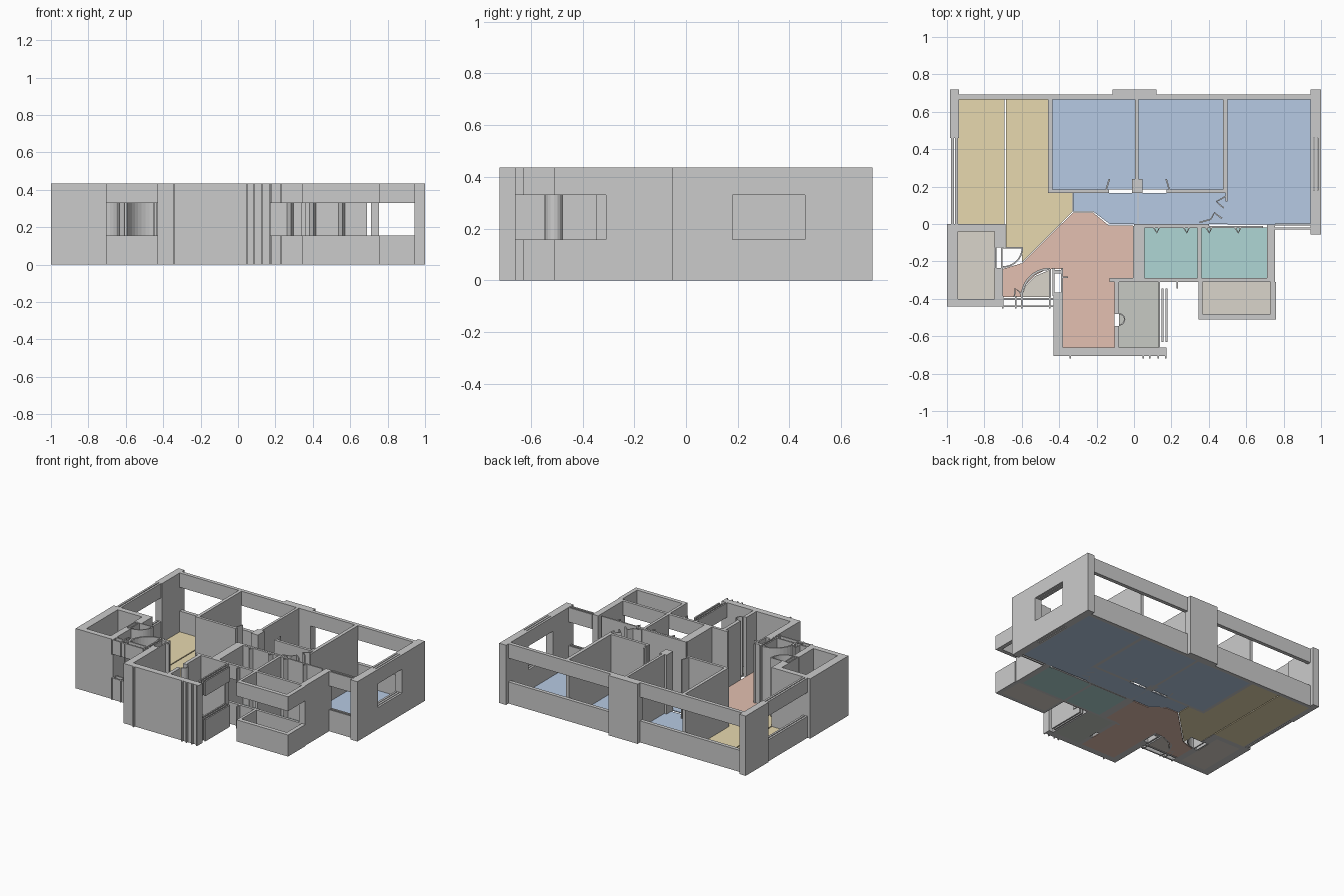
import bpy, bmesh, math
from mathutils import Vector

if "Cube" in bpy.data.objects:
    bpy.data.objects.remove(bpy.data.objects["Cube"])

H, SILL, HEAD, FLOOR = 0.435, 0.157, 0.33, 0.006


def prism(name, pts, z0, z1, mat=None):
    """Extrude a flat outline from z0 to z1."""
    bm = bmesh.new()
    face = bm.faces.new([bm.verts.new((x, y, z0)) for x, y in pts])
    ext = bmesh.ops.extrude_face_region(bm, geom=[face])
    top = [v for v in ext["geom"] if isinstance(v, bmesh.types.BMVert)]
    bmesh.ops.translate(bm, verts=top, vec=(0, 0, z1 - z0))
    bmesh.ops.recalc_face_normals(bm, faces=bm.faces)
    me = bpy.data.meshes.new(name)
    bm.to_mesh(me)
    bm.free()
    ob = bpy.data.objects.new(name, me)
    bpy.context.collection.objects.link(ob)
    if mat:
        me.materials.append(mat)
    return ob


def rect(x0, x1, y0, y1):
    return [(x0, y0), (x1, y0), (x1, y1), (x0, y1)]


def wall(name, x0, x1, y0, y1, z0=0, z1=H):
    prism(name, rect(x0, x1, y0, y1), z0, z1)


def window_wall(name, x0, x1, y0, y1):
    """Wall strip with an open band: sill below, lintel above."""
    wall(name + "_sill", x0, x1, y0, y1, 0, SILL)
    wall(name + "_lintel", x0, x1, y0, y1, HEAD, H)


def strip(name, path, t=0.008, z1=H):
    """Thin wall that follows a path."""
    p = [Vector(q) for q in path]
    left, right = [], []
    for i, q in enumerate(p):
        d = (p[min(i + 1, len(p) - 1)] - p[max(i - 1, 0)]).normalized()
        n = Vector((-d.y, d.x)) * t / 2
        left.append(tuple(q + n))
        right.append(tuple(q - n))
    prism(name, left + right[::-1], 0, z1)


def arc(cx, cy, r, a0, a1, n=10):
    return [(cx + r * math.cos(math.radians(a0 + (a1 - a0) * i / n)),
             cy + r * math.sin(math.radians(a0 + (a1 - a0) * i / n))) for i in range(n + 1)]


def colour(name, rgb):
    m = bpy.data.materials.new(name)
    m.diffuse_color = (*rgb, 1)
    m.use_nodes = True
    m.node_tree.nodes["Principled BSDF"].inputs["Base Color"].default_value = m.diffuse_color
    return m


tan = colour("tan", (0.80, 0.69, 0.43))
blue = colour("blue", (0.47, 0.59, 0.77))
teal = colour("teal", (0.43, 0.67, 0.66))
salmon = colour("salmon", (0.77, 0.53, 0.44))
taupe = colour("taupe", (0.70, 0.66, 0.60))
sage = colour("sage", (0.57, 0.59, 0.55))

# Room floors
for name, mat, r in [
    ("living_floor_left", tan, (-0.945, -0.692, 0, 0.665)),
    ("bedroom_floor_left", blue, (-0.437, 0.006, 0.185, 0.665)),
    ("bedroom_floor_middle", blue, (0.025, 0.475, 0.185, 0.665)),
    ("bedroom_floor_right", blue, (0.50, 0.945, -0.003, 0.665)),
    ("bath_floor_left", teal, (0.055, 0.34, -0.29, -0.02)),
    ("bath_floor_right", teal, (0.36, 0.71, -0.29, -0.02)),
    ("balcony_floor_left", taupe, (-0.94, -0.745, -0.40, -0.04)),
    ("balcony_floor_right", taupe, (0.365, 0.73, -0.48, -0.305)),
    ("utility_floor", sage, (-0.08, 0.13, -0.66, -0.305)),
]:
    prism(name, rect(*r), 0, FLOOR, mat)
prism("living_floor_right", [(-0.685, 0.665), (-0.46, 0.665), (-0.46, 0.165), (-0.33, 0.165),
      (-0.33, 0.065), (-0.60, -0.205), (-0.60, -0.125), (-0.685, -0.125)], 0, FLOOR, tan)
prism("corridor_floor", [(-0.325, 0.165), (0.50, 0.165), (0.50, 0), (-0.13, 0),
      (-0.22, 0.068), (-0.325, 0.068)], 0, FLOOR, blue)
prism("dining_floor", [(-0.325, 0.062), (-0.22, 0.062), (-0.135, -0.008), (-0.005, -0.008),
      (-0.005, -0.29), (-0.105, -0.29), (-0.105, -0.66), (-0.38, -0.66), (-0.38, -0.24),
      (-0.46, -0.24), (-0.53, -0.275), (-0.585, -0.33), (-0.605, -0.39), (-0.70, -0.39),
      (-0.70, -0.24), (-0.60, -0.21)], 0, FLOOR, salmon)
prism("entry_floor", [(-0.60, -0.39), (-0.58, -0.33), (-0.527, -0.278), (-0.45, -0.245),
      (-0.45, -0.39)], 0, FLOOR, taupe)

# Back facade: pillars and long window bands
wall("back_pillar_left", -0.985, -0.935, 0.46, 0.72)
wall("back_pillar_middle", -0.115, 0.12, 0.665, 0.72)
window_wall("back_window_left", -0.935, -0.115, 0.665, 0.692)
window_wall("back_window_right", 0.12, 0.945, 0.665, 0.692)

# Right facade with one window of two leaves
wall("right_wall_back", 0.945, 1.0, 0.46, 0.72)
wall("right_wall_front", 0.945, 1.0, -0.055, 0.18)
for x in (0.945, 0.965, 0.985):
    window_wall("right_window", x, x + 0.015, 0.18, 0.46)

# Left facade window and front left balcony
for x in (-0.978, -0.957):
    window_wall("left_window", x, x + 0.015, 0, 0.46)
wall("balcony_left_outer", -1.0, -0.94, -0.44, 0)
wall("balcony_left_back", -0.94, -0.70, -0.04, 0)
wall("balcony_left_front", -0.94, -0.70, -0.44, -0.40)
wall("balcony_left_inner_a", -0.745, -0.70, -0.125, -0.04)
wall("balcony_left_inner_b", -0.745, -0.70, -0.40, -0.235)
for x in (-0.742, -0.712):
    window_wall("balcony_left_frame", x, x + 0.008, -0.235, -0.125)
wall("living_corner", -0.70, -0.688, -0.125, 0)
wall("balcony_door_leaf", -0.70, -0.595, -0.13, -0.122)
strip("balcony_door_swing", arc(-0.70, -0.126, 0.103, 0, -90))

# Entrance: double window strip, door swing and shaft
for y in (-0.405, -0.445):
    window_wall("entry_window", -0.70, -0.43, y, y + 0.01)
for x in (-0.706, -0.636, -0.605, -0.455):
    window_wall("entry_post", x, x + 0.008, -0.452, -0.385)
strip("entry_door_swing", arc(-0.45, -0.39, 0.15, 90, 180), 0.012)
strip("entry_door_leaf", [(-0.45, -0.39), (-0.45, -0.24)], 0.01)
strip("entry_side_leaf", [(-0.64, -0.39), (-0.635, -0.345), (-0.61, -0.365), (-0.60, -0.385)])
for x in (-0.435, -0.39):
    wall("shaft_side", x, x + 0.01, -0.385, -0.235)
for y in (-0.265, -0.385):
    wall("shaft_end", -0.425, -0.39, y, y + 0.02)

# Dining bay
wall("bay_left_wall", -0.43, -0.38, -0.705, -0.385)
wall("bay_front_wall", -0.38, 0.175, -0.705, -0.66)
for x in (-0.34, 0.05, 0.085, 0.13, 0.17):
    wall("bay_rib", x - 0.004, x + 0.004, -0.72, -0.705)
wall("bay_stub", -0.38, -0.352, -0.29, -0.28)

# Utility room
wall("utility_divider_back", -0.105, -0.08, -0.48, -0.305)
wall("utility_divider_front", -0.105, -0.08, -0.66, -0.545)
wall("utility_back_wall", -0.13, 0.055, -0.31, -0.29)
strip("utility_door_swing", arc(-0.08, -0.51, 0.03, -90, 90, 8), 0.007)
for x in (0.13, 0.148, 0.168):
    window_wall("utility_window", x, x + 0.01, -0.66 if x < 0.14 else -0.63, -0.345)
wall("utility_corner", 0.13, 0.14, -0.345, -0.305)

# Bathrooms: back wall of two leaves, door stubs, windowed front
wall("bath_left_wall", -0.005, 0.055, -0.29, -0.01)
wall("bath_divider", 0.34, 0.36, -0.29, -0.015)
wall("bath_right_wall", 0.71, 0.755, -0.31, -0.003)
wall("bath_back_outer", 0.0, 0.40, -0.01, 0.0)
wall("bath_back_inner", 0.055, 0.69, -0.022, -0.012)
wall("bath_front_left", 0.055, 0.13, -0.31, -0.29)
window_wall("bath_front_window", 0.13, 0.71, -0.31, -0.29)
window_wall("bath_front_rib", 0.226, 0.234, -0.345, -0.31)
for x in (0.105, 0.265, 0.385, 0.54):
    strip("bath_door_stub", [(x, -0.018), (x + 0.018, -0.048), (x + 0.03, -0.018)])

# Front right balcony ring
window_wall("balcony_right_front", 0.345, 0.76, -0.51, -0.48)
window_wall("balcony_right_side", 0.73, 0.76, -0.48, -0.31)
window_wall("balcony_right_inner", 0.345, 0.365, -0.48, -0.31)

# Front window of the right bedroom
for y in (-0.008, -0.03):
    window_wall("bedroom_front_window", 0.755, 0.945, y, y + 0.01)

# Bedroom partitions
wall("partition_left", -0.46, -0.437, 0.165, 0.665)
wall("partition_middle", 0.006, 0.025, 0.24, 0.665)
wall("partition_right", 0.475, 0.50, 0.165, 0.665)
wall("hall_wall_left", -0.437, -0.135, 0.165, 0.185)
wall("hall_wall_right", 0.175, 0.475, 0.165, 0.185)
wall("hall_pier", -0.012, 0.045, 0.165, 0.24)
strip("door_leaf_left", [(-0.15, 0.18), (-0.132, 0.24)])
strip("door_leaf_middle", [(0.19, 0.18), (0.172, 0.24)])

# Folded doors at the right end of the corridor
wall("corridor_door_jamb", 0.49, 0.50, 0.12, 0.165)
strip("corridor_door_upper", [(0.495, 0.15), (0.44, 0.12), (0.48, 0.085)])
strip("corridor_door_lower", [(0.35, 0.008), (0.41, 0.025), (0.43, 0.06), (0.47, 0.03)])
wall("corridor_step", 0.018, 0.024, 0.0, 0.165, 0, 0.01)
